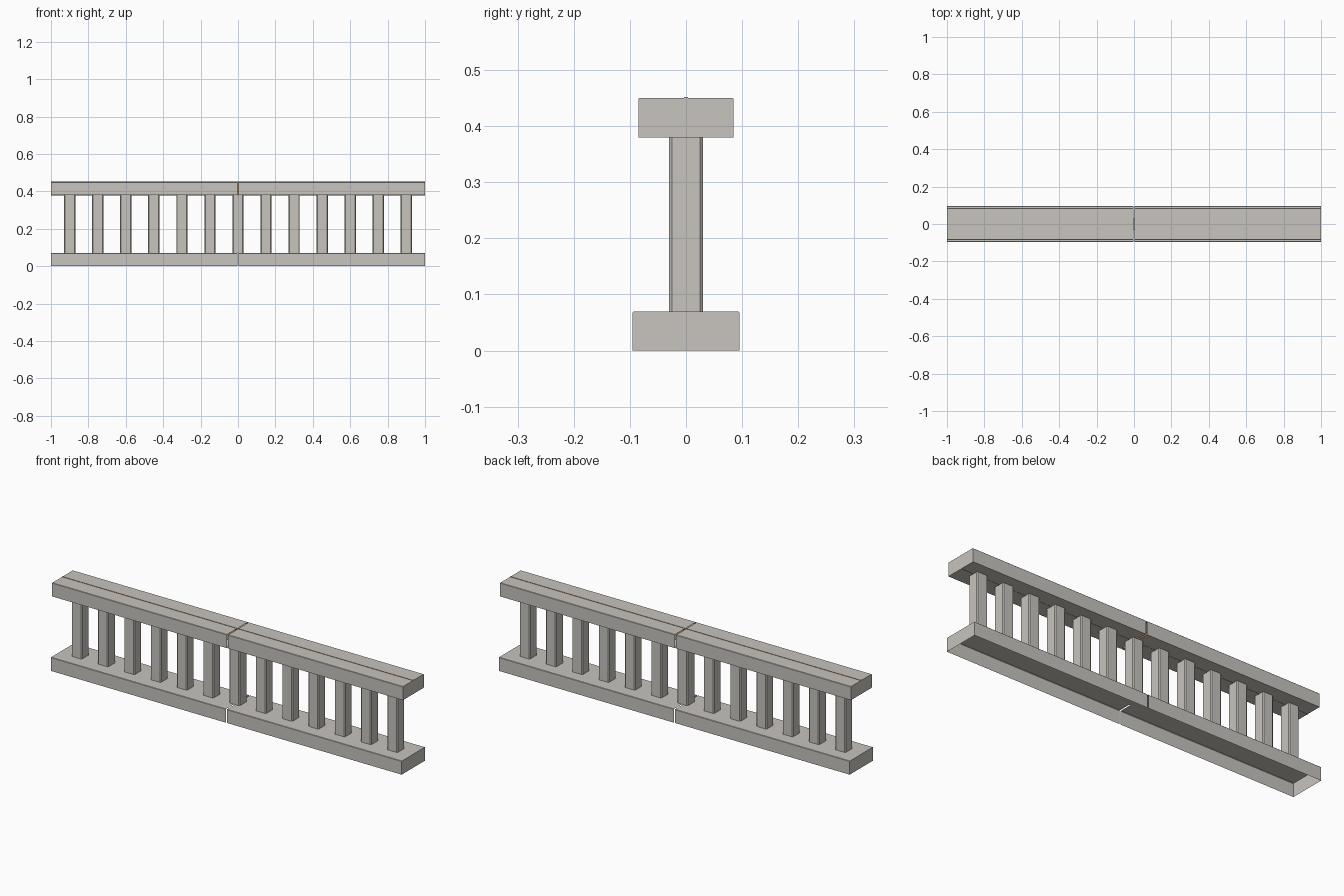
import bpy, bmesh

if "Cube" in bpy.data.objects:
    bpy.data.objects.remove(bpy.data.objects["Cube"])


def material(name, rgb):
    m = bpy.data.materials.new(name)
    m.diffuse_color = (*rgb, 1)
    m.use_nodes = True
    m.node_tree.nodes["Principled BSDF"].inputs["Base Color"].default_value = m.diffuse_color
    return m


STONE = material("warm_grey_stone", (0.58, 0.555, 0.52))
TAN = material("orange_tan", (0.56, 0.30, 0.07))


def finish(name, bm, mats):
    me = bpy.data.meshes.new(name)
    bm.to_mesh(me)
    bm.free()
    for m in mats:
        me.materials.append(m)
    ob = bpy.data.objects.new(name, me)
    bpy.context.collection.objects.link(ob)
    return ob


def box(x0, x1, hy, z0, z1):
    bm = bmesh.new()
    bmesh.ops.create_cube(bm, size=1)
    for v in bm.verts:
        v.co.x = x1 if v.co.x > 0 else x0
        v.co.y = hy if v.co.y > 0 else -hy
        v.co.z = z1 if v.co.z > 0 else z0
    bm.normal_update()
    return bm


def rail_half(name, side, hy, z0, z1, hollow):
    # Shell with a narrow joint at the middle, optionally open underneath
    gap = 0.003
    x0, x1 = (gap, 1) if side > 0 else (-1, -gap)
    bm = box(x0, x1, hy, z0, z1)
    drop = [f for f in bm.faces
            if f.normal.x * side < -0.5 or (hollow and f.normal.z < -0.5)]
    bmesh.ops.delete(bm, geom=drop, context='FACES')
    # Slightly eased long top edges
    edges = [e for e in bm.edges
             if all(abs(v.co.z - z1) < 1e-5 for v in e.verts)
             and abs(e.verts[0].co.x - e.verts[1].co.x) > 0.5]
    bmesh.ops.bevel(bm, geom=edges, offset=0.002, segments=1, affect='EDGES')
    finish(name, bm, [STONE])


# Bottom and top rails, two halves each
for side, label in ((-1, "left"), (1, "right")):
    rail_half("bottom_rail_" + label, side, 0.095, 0.0, 0.07, True)
    rail_half("top_rail_" + label, side, 0.085, 0.38, 0.45, False)

# Thin centre strip through the top rail, tan on its long sides
bm = box(-1, 1, 0.004, 0.379, 0.452)
for f in bm.faces:
    f.material_index = 1 if abs(f.normal.y) > 0.5 else 0
finish("top_rail_centre_strip", bm, [STONE, TAN])

# Chamfered square balusters
for i in range(13):
    x = -0.9 + 0.15 * i
    bm = box(x - 0.03, x + 0.03, 0.03, 0.07, 0.38)
    corners = [e for e in bm.edges
               if abs(e.verts[0].co.z - e.verts[1].co.z) > 0.1]
    bmesh.ops.bevel(bm, geom=corners, offset=0.005, segments=1, affect='EDGES')
    finish(f"baluster_{i + 1}", bm, [STONE])
